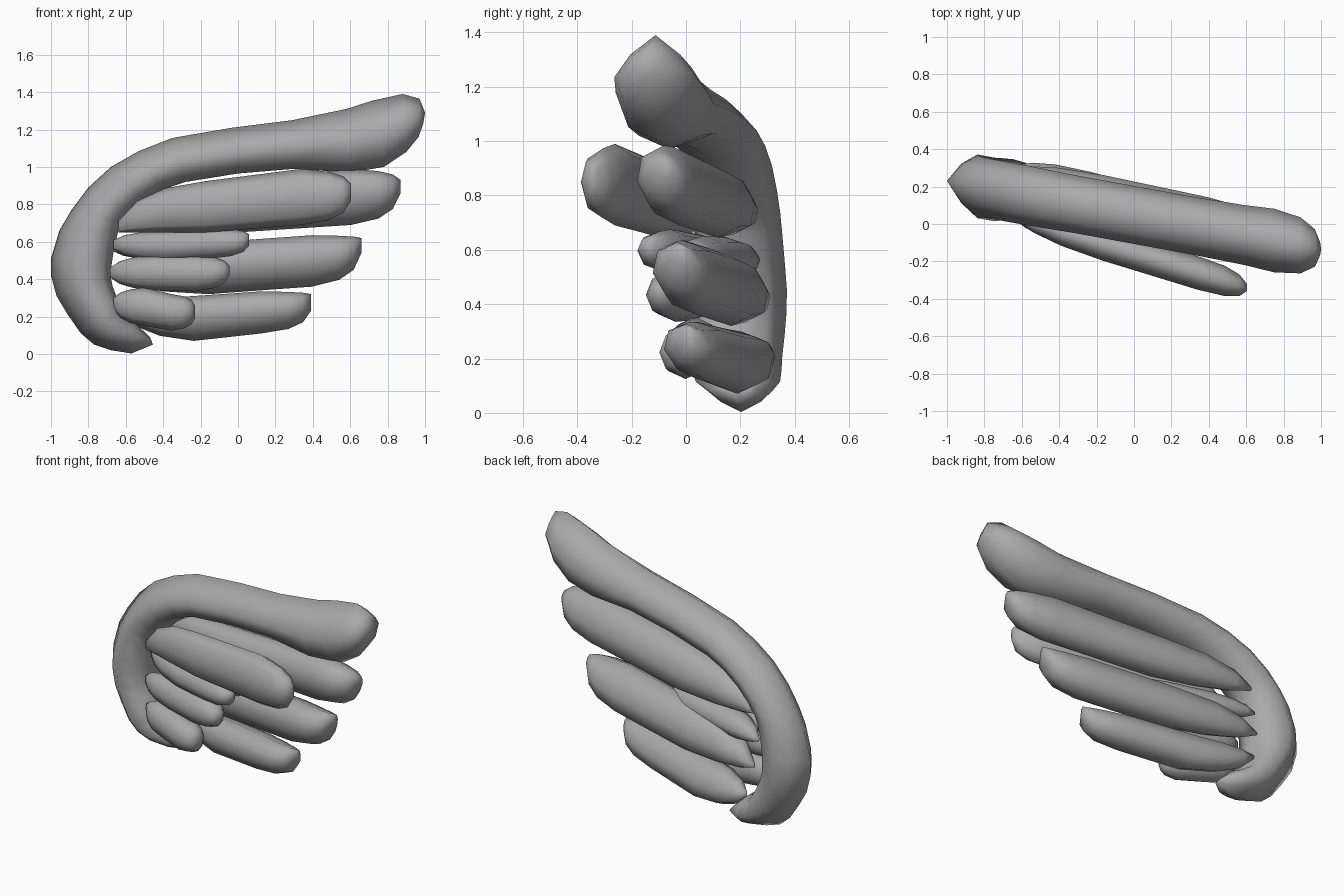
import bpy, bmesh
from math import sin, cos, pi
from mathutils import Vector

if "Cube" in bpy.data.objects:
    bpy.data.objects.remove(bpy.data.objects["Cube"])

grey = bpy.data.materials.new("mid_grey")
grey.diffuse_color = (0.40, 0.40, 0.40, 1)
grey.use_nodes = True
grey.node_tree.nodes["Principled BSDF"].inputs["Base Color"].default_value = grey.diffuse_color


def loft(name, stations, y_start, y_end, lean=0, ridge=1.0, sides=8):
    """Eight-sided limb through (upper x, z, lower x, z, half depth, y shift)
    stations; y runs linearly with x from y_start to y_end (x, y).
    lean tips the upper edge forward, ridge < 1 sharpens the upper edge."""
    slope = (y_end[1] - y_start[1]) / (y_end[0] - y_start[0])
    bm = bmesh.new()
    rings = []
    for xo, zo, xi, zi, ry, dy in stations:
        a, b = Vector((xo, 0, zo)), Vector((xi, 0, zi))
        mid, half = (a + b) / 2, (a - b) / 2
        ring = []
        for i in range(sides):
            t = 2 * pi * i / sides
            c, s = cos(t), sin(t)
            if i in (1, sides - 1):
                c, s = c * ridge, s * (1 + ridge) / 2
            p = mid + half * c
            p.y = y_start[1] + slope * (p.x - y_start[0]) + dy + ry * (s - lean * c)
            ring.append(bm.verts.new(p))
        rings.append(ring)
    for r, s in zip(rings, rings[1:]):
        for i in range(sides):
            j = (i + 1) % sides
            bm.faces.new((r[i], r[j], s[j], s[i]))
    bm.faces.new(rings[0][::-1])
    bm.faces.new(rings[-1])
    bmesh.ops.recalc_face_normals(bm, faces=bm.faces)
    for f in bm.faces:
        f.smooth = True
    me = bpy.data.meshes.new(name)
    bm.to_mesh(me)
    bm.free()
    me.materials.append(grey)
    ob = bpy.data.objects.new(name, me)
    bpy.context.collection.objects.link(ob)


def feather(name, x0, x1, y0, y1, depth, lean, bow, start, mid, full, end):
    """Feather from x0 to x1; each of the last four is a (top z, bottom z) pair.
    bow pushes the middle of the feather forward."""
    length = x1 - x0
    tip = min(0.12, length * 0.13)

    def mix(a, b, k):
        return [p * (1 - k) + q * k for p, q in zip(a, b)]

    prof = [(x0, start, 0.08),
            (x0 + 0.08 * length, mix(start, mid, 0.5), 0.5),
            (x0 + 0.2 * length, mix(start, mid, 0.82), 0.8),
            (x0 + 0.38 * length, mid, 0.95),
            (x1 - 2.2 * tip, full, 1.0),
            (x1 - tip, mix(full, end, 0.2), 0.9),
            (x1 - tip * 0.35, mix(full, end, 0.5), 0.65),
            (x1, end, 0.2)]
    loft(name, [(x, z[0], x, z[1], depth * k, -bow * k) for x, z, k in prof],
         (x0, y0), (x1, y1), lean)


# Leading arm of the wing, from the lower root hook to the upper tip
loft("wing_arm", [
    (-.455, .05, -.47, .09, .04, .07), (-.57, .003, -.55, .165, .12, .05),
    (-.68, .02, -.61, .21, .155, .025), (-.77, .05, -.63, .26, .165, .01),
    (-.84, .11, -.65, .31, .17, 0), (-.91, .21, -.67, .36, .17, 0),
    (-.97, .31, -.68, .41, .17, 0), (-1, .42, -.675, .48, .17, 0),
    (-1, .51, -.665, .55, .165, 0), (-.955, .66, -.64, .66, .16, 0),
    (-.89, .77, -.625, .7, .16, 0), (-.8, .89, -.58, .75, .16, 0),
    (-.68, 1.0, -.5, .82, .16, 0), (-.53, 1.085, -.4, .88, .158, 0),
    (-.35, 1.155, -.28, .92, .155, 0), (-.03, 1.21, 0, .965, .155, 0),
    (.29, 1.25, .3, .99, .155, 0), (.58, 1.31, .6, .97, .16, 0),
    (.72, 1.355, .78, 1.0, .17, 0), (.88, 1.39, .9, 1.08, .15, 0),
    (.97, 1.365, .965, 1.16, .1, 0), (1.0, 1.29, .99, 1.23, .035, 0)],
    (-.83, .2), (.95, -.125), 0, .75)

# Long flight feathers at the back, with a short one tucked between
feather("back_feather_upper", -.66, .87, .25, -.06, .12, .2, .04, (.73, .71), (.92, .645), (.99, .69), (.93, .86))
feather("back_feather_short", -.67, .05, .26, .05, .09, .2, .03, (.57, .55), (.65, .50), (.65, .51), (.61, .55))
feather("back_feather_middle", -.66, .66, .29, .0, .125, .2, .04, (.42, .40), (.595, .32), (.635, .36), (.62, .54))
feather("back_feather_lower", -.62, .39, .31, .03, .12, .2, .04, (.25, .22), (.31, .07), (.335, .11), (.32, .23))

# Short covering feathers in front
feather("front_feather_upper", -.64, .605, .03, -.34, .09, 0, 0, (.71, .65), (.925, .65), (.99, .69), (.91, .82))
feather("front_feather_second", -.665, .06, .12, -.13, .09, 0, 0, (.61, .56), (.66, .495), (.675, .51), (.64, .58))
feather("front_feather_third", -.685, -.045, .09, -.09, .09, 0, 0, (.46, .41), (.53, .34), (.53, .335), (.47, .42))
feather("front_feather_lower", -.665, -.23, .07, -.03, .09, 0, 0, (.30, .24), (.355, .15), (.32, .125), (.26, .19))
